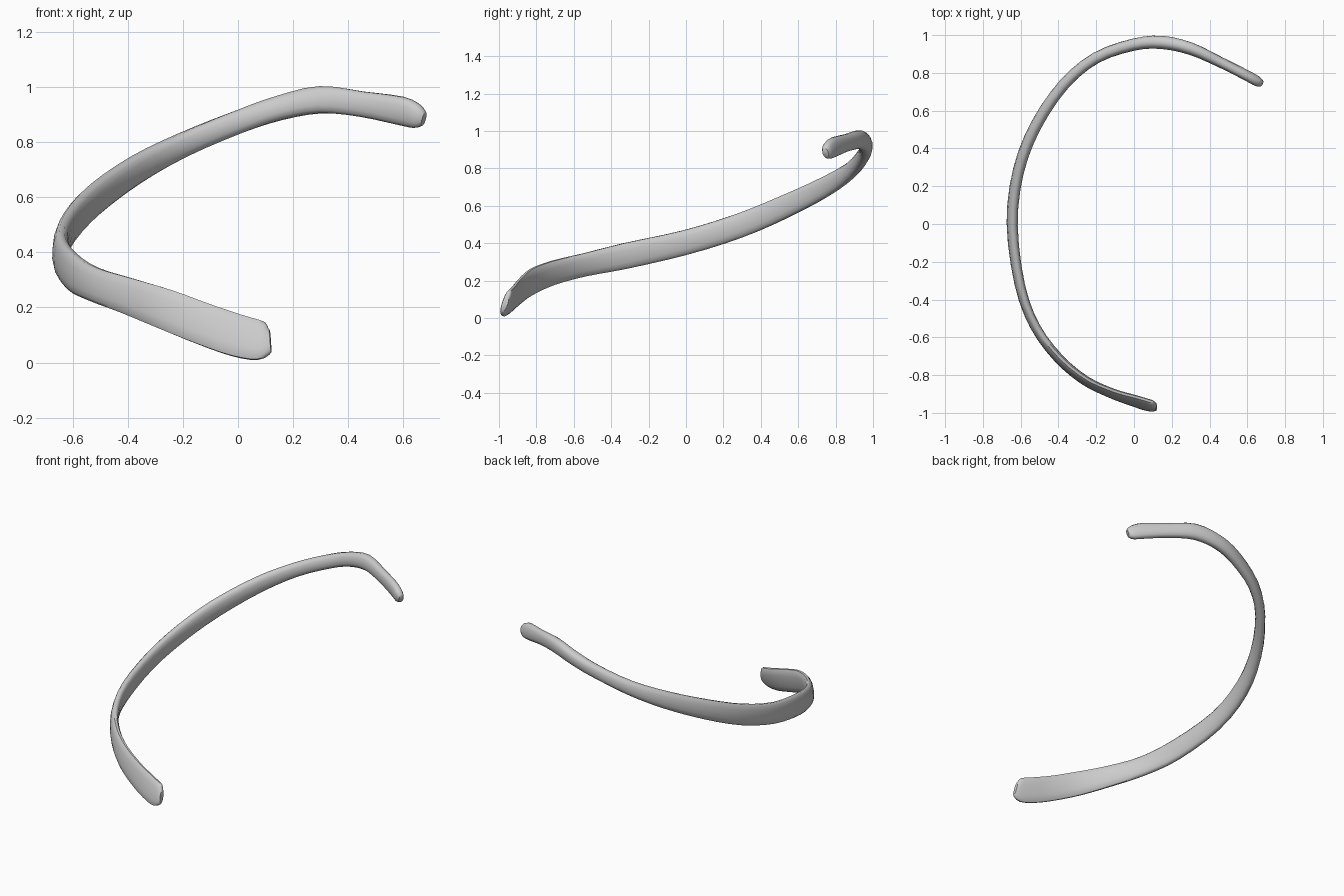
import bpy, bmesh, math
from mathutils import Vector

if "Cube" in bpy.data.objects:
    bpy.data.objects.remove(bpy.data.objects["Cube"])

# Stations along the rib: x, y, z, height, thickness, inward tilt (degrees)
STATIONS = [
    (0.118, -0.968, 0.078, 0.085, 0.030, 18),
    (0.085, -0.962, 0.078, 0.145, 0.042, 18),
    (0.00, -0.935, 0.097, 0.158, 0.042, 16),
    (-0.12, -0.895, 0.138, 0.155, 0.042, 12),
    (-0.26, -0.828, 0.192, 0.150, 0.044, 10),
    (-0.40, -0.710, 0.242, 0.134, 0.048, 8),
    (-0.525, -0.540, 0.285, 0.126, 0.050, 6),
    (-0.605, -0.320, 0.333, 0.140, 0.054, 4),
    (-0.645, 0.000, 0.405, 0.134, 0.058, 5),
    (-0.612, 0.280, 0.492, 0.132, 0.060, 5),
    (-0.520, 0.520, 0.592, 0.124, 0.062, 5),
    (-0.370, 0.740, 0.700, 0.108, 0.060, 5),
    (-0.20, 0.880, 0.790, 0.090, 0.060, 3),
    (0.00, 0.950, 0.873, 0.086, 0.064, -4),
    (0.15, 0.961, 0.924, 0.090, 0.070, -8),
    (0.30, 0.928, 0.954, 0.100, 0.066, -6),
    (0.45, 0.860, 0.938, 0.094, 0.056, 0),
    (0.59, 0.790, 0.914, 0.105, 0.056, 5),
    (0.65, 0.757, 0.893, 0.088, 0.054, 5),
    (0.675, 0.745, 0.884, 0.050, 0.034, 5),
]
SIDES, STEPS = 14, 3


def spline(i, t):
    """Catmull-Rom sample between station i and i + 1."""
    n = len(STATIONS) - 1
    p = [STATIONS[min(max(k, 0), n)] for k in range(i - 1, i + 3)]
    return [0.5 * (2 * b + (c - a) * t + (2 * a - 5 * b + 4 * c - d) * t * t
                   + (3 * b - a - 3 * c + d) * t ** 3) for a, b, c, d in zip(*p)]


samples = [spline(i, s / STEPS) for i in range(len(STATIONS) - 1) for s in range(STEPS)]
samples.append(list(STATIONS[-1]))


def power(v, e):
    return math.copysign(abs(v) ** e, v)


# Sweep a flattened rounded section along the path
bm = bmesh.new()
rings = []
for k, (x, y, z, h, t, tilt) in enumerate(samples):
    a = Vector(samples[max(k - 1, 0)][:3])
    b = Vector(samples[min(k + 1, len(samples) - 1)][:3])
    tangent = (b - a).normalized()
    inward = tangent.cross(Vector((0, 0, 1))).normalized()
    up = inward.cross(tangent)
    c, s = math.cos(math.radians(tilt)), math.sin(math.radians(tilt))
    long_dir, thin_dir = up * c + inward * s, inward * c - up * s
    ring = []
    for j in range(SIDES):
        ang = 2 * math.pi * j / SIDES
        ring.append(bm.verts.new(Vector((x, y, z))
                    + long_dir * (power(math.sin(ang), 0.9) * h / 2)
                    + thin_dir * (power(math.cos(ang), 0.8) * t / 2)))
    rings.append(ring)
for r0, r1 in zip(rings, rings[1:]):
    for j in range(SIDES):
        m = (j + 1) % SIDES
        bm.faces.new((r0[j], r0[m], r1[m], r1[j]))

# Blunt ends
bm.faces.new(rings[0])
bm.faces.new(rings[-1])
bmesh.ops.recalc_face_normals(bm, faces=bm.faces)

mesh = bpy.data.meshes.new("rib_bone")
bm.to_mesh(mesh)
bm.free()
rib = bpy.data.objects.new("rib_bone", mesh)
bpy.context.collection.objects.link(rib)
bpy.context.view_layer.objects.active = rib
rib.select_set(True)
bpy.ops.object.shade_smooth_by_angle(angle=math.radians(50))
